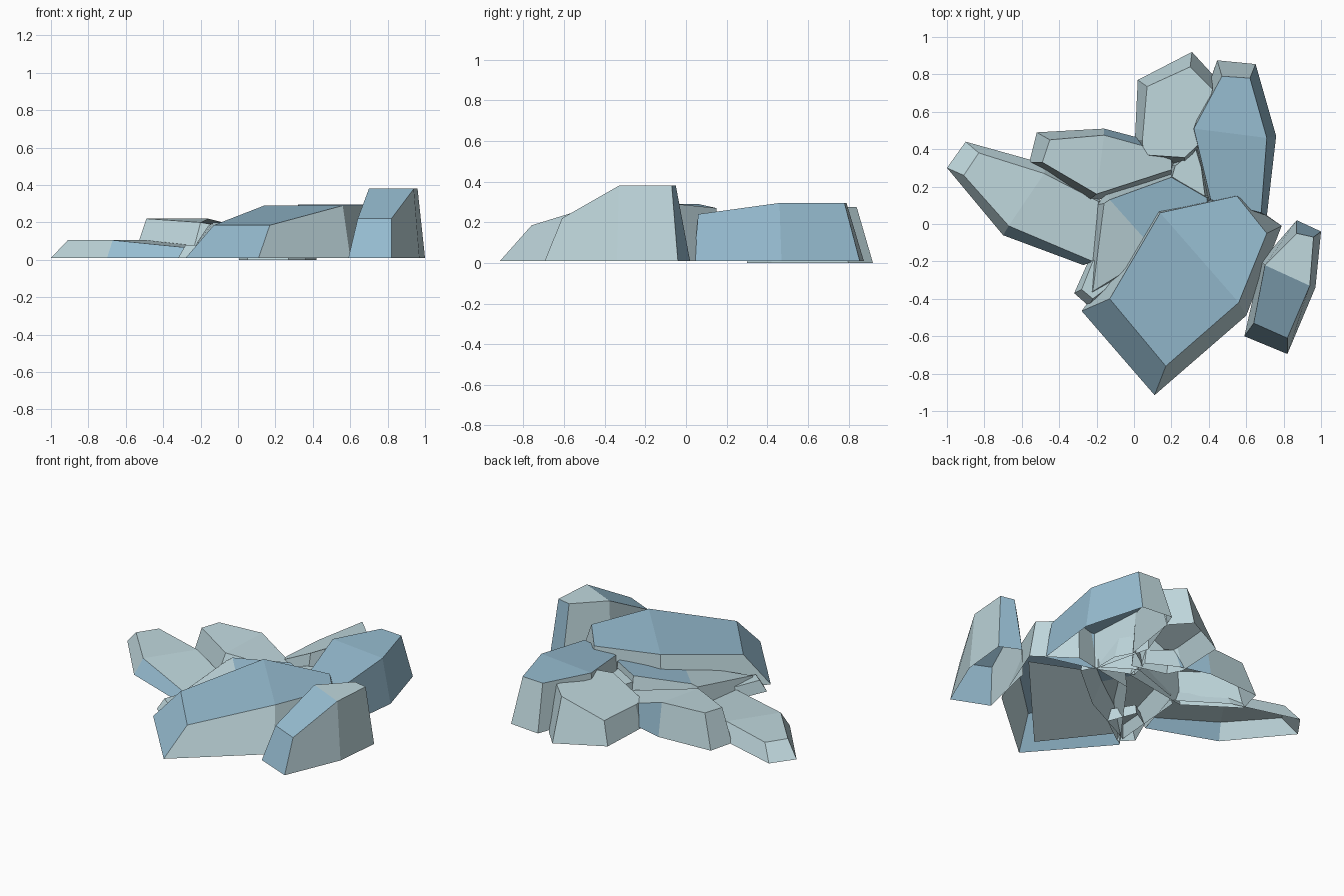
import bpy, bmesh

if "Cube" in bpy.data.objects:
    bpy.data.objects.remove(bpy.data.objects["Cube"])

def material(name, rgb):
    m = bpy.data.materials.new(name)
    m.diffuse_color = (*rgb, 1)
    m.use_nodes = True
    m.node_tree.nodes["Principled BSDF"].inputs["Base Color"].default_value = m.diffuse_color
    return m

MATS = [material("pale stone", (0.53, 0.69, 0.73)),
        material("blue stone", (0.31, 0.51, 0.64))]
PALE, BLUE = 0, 1

def add_object(name, bm):
    me = bpy.data.meshes.new(name)
    bm.to_mesh(me)
    bm.free()
    for m in MATS:
        me.materials.append(m)
    ob = bpy.data.objects.new(name, me)
    bpy.context.collection.objects.link(ob)

def stone(name, base, top, height, low=None, crease=None, tops=(PALE, PALE),
          blue_walls=(), foot=0.01):
    """Flat-faced open shell: sloping walls from base outline to top outline,
    with some top corners lowered and an optional crease across the top."""
    low = low or {}
    bm = bmesh.new()
    b = [bm.verts.new((x, y, foot)) for x, y in base]
    t = [bm.verts.new((x, y, low.get(i, height))) for i, (x, y) in enumerate(top)]
    n = len(b)
    if crease:
        i, j = crease
        faces = [t[i:j + 1], t[j:] + t[:i + 1]]
    else:
        faces = [t]
    for f, colour in zip(faces, tops):
        bm.faces.new(f).material_index = colour
    for i in range(n):
        k = (i + 1) % n
        bm.faces.new((b[i], b[k], t[k], t[i])).material_index = BLUE if i in blue_walls else PALE
    bm.normal_update()
    add_object(name, bm)

# Outlines run counter-clockwise seen from above.
# large slab at the front
stone("large_front_stone",
      [(-.28, -.465), (.11, -.915), (.60, -.49), (.79, -.01), (.55, .16), (.12, .08)],
      [(-.13, -.40), (.17, -.76), (.56, -.42), (.71, -.05), (.55, .15), (.14, .06)],
      .29, {0: .185, 1: .185, 4: .27}, (2, 5), (BLUE, BLUE), blue_walls=(0,))

# slanted rock face seen inside the slab from below
bm = bmesh.new()
bm.faces.new([bm.verts.new(p) for p in
              [(.09, -.80, .04), (-.20, -.43, .04), (.09, -.12, .20), (.52, -.34, .22)]])
add_object("inner_slab_face", bm)

# tall stone on the right
stone("tall_right_stone",
      [(.59, -.60), (.82, -.695), (.97, -.34), (1, -.04), (.87, .02), (.68, -.20)],
      [(.64, -.53), (.82, -.61), (.94, -.33), (.96, -.07), (.87, -.05), (.70, -.22)],
      .38, {0: .22, 1: .22}, (2, 5), (PALE, BLUE), blue_walls=(0, 3))

# blue stone at the back right
stone("back_right_stone",
      [(.40, .12), (.71, .04), (.76, .47), (.65, .855), (.445, .875), (.31, .50)],
      [(.41, .13), (.68, .06), (.71, .46), (.62, .78), (.47, .79), (.32, .51)],
      .295, {0: .24, 1: .24}, (2, 5), (BLUE, BLUE), blue_walls=(0, 1, 2))

# stone at the back, tilted down to the left
stone("back_stone",
      [(.05, .36), (.27, .30), (.36, .42), (.42, .80), (.31, .92), (.02, .77), (.005, .45)],
      [(.05, .37), (.27, .355), (.34, .42), (.42, .72), (.30, .84), (.07, .735), (.045, .45)],
      .275, {0: .14, 1: .25, 5: .14, 6: .14}, foot=0)

# middle stone on the left
stone("middle_left_stone",
      [(-.56, .33), (-.25, .12), (.20, .20), (.22, .36), (.03, .46), (-.16, .51), (-.52, .49)],
      [(-.49, .33), (-.20, .16), (.20, .29), (.20, .35), (.04, .42), (-.16, .475), (-.45, .45)],
      .22, {1: .20, 2: .13, 3: .11, 4: .14}, (1, 5), blue_walls=(4,))

# low stone on the far left
stone("low_left_stone",
      [(-1, .30), (-.70, -.06), (-.27, -.22), (-.17, .12), (-.47, .32), (-.90, .44)],
      [(-.91, .26), (-.67, -.01), (-.22, -.20), (-.19, .12), (-.48, .27), (-.83, .38)],
      .105, {2: .06, 3: .07}, (1, 4), blue_walls=(1,))

# stone wedged beneath the large one
stone("under_stone",
      [(-.21, .10), (-.25, -.40), (.15, -.20), (.45, .05), (.40, .15), (.20, .28), (-.15, .16)],
      [(-.16, .11), (-.22, -.36), (.12, -.15), (.40, .05), (.39, .14), (.20, .25), (-.13, .13)],
      .21, {0: .18, 1: .09, 2: .15, 6: .20}, (2, 6), (BLUE, PALE))

# small fillers in the gaps
stone("small_left_stone",
      [(-.32, -.37), (-.24, -.44), (-.05, -.30), (-.12, -.12), (-.24, -.19)],
      [(-.28, -.35), (-.22, -.40), (-.05, -.27), (-.13, -.14), (-.22, -.20)], .08)
stone("small_gap_stone",
      [(.18, .22), (.40, .12), (.40, .30), (.34, .42), (.20, .32)],
      [(.20, .24), (.38, .15), (.36, .30), (.33, .40), (.22, .31)], .17)
